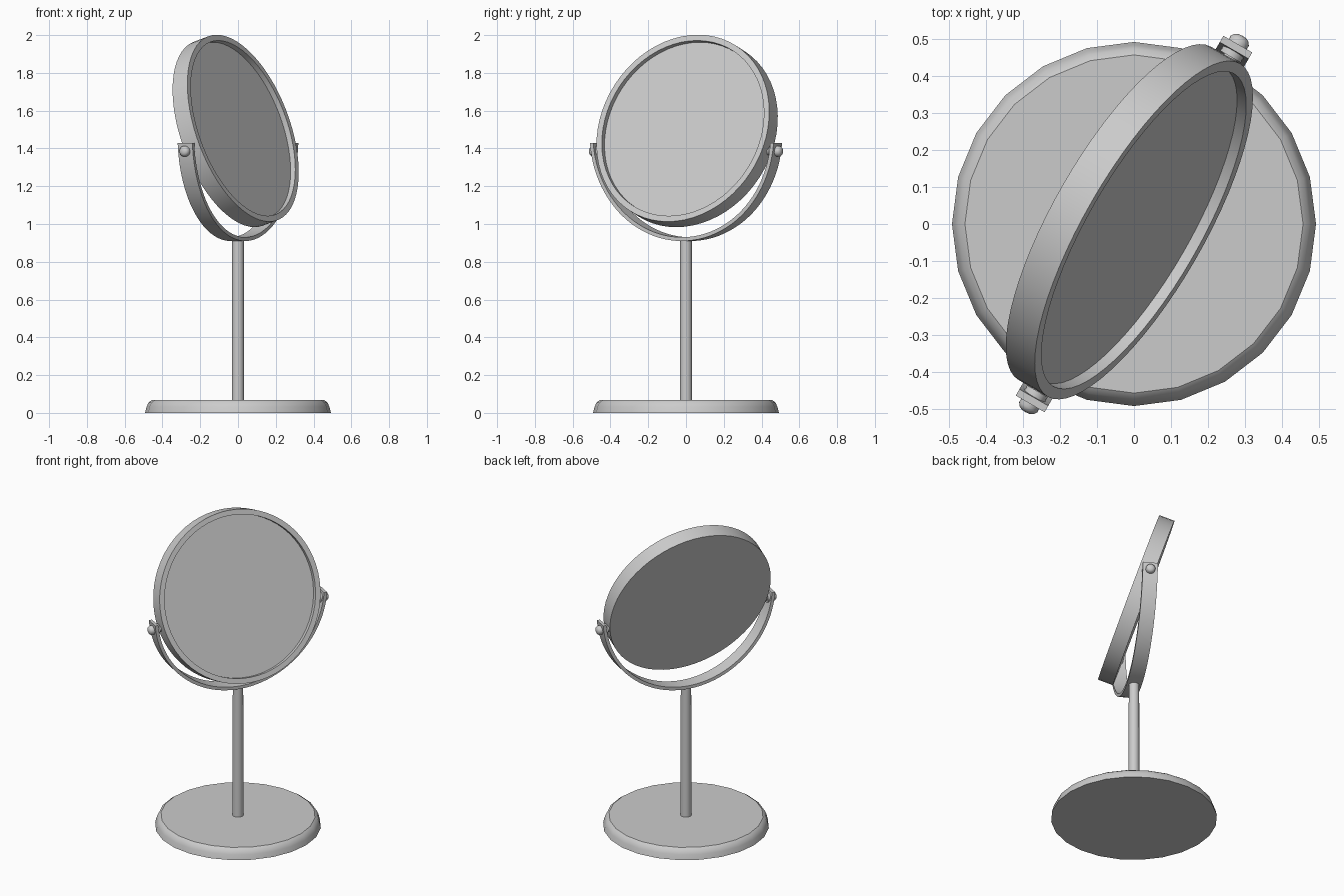
import bpy, bmesh
from math import pi, sin, cos, asin, radians
from mathutils import Matrix, Vector

if "Cube" in bpy.data.objects:
    bpy.data.objects.remove(bpy.data.objects["Cube"])

TURN = Matrix.Rotation(radians(60), 4, 'Z')   # hinge axis runs along local x


def finish(bm, name, matrix):
    bmesh.ops.remove_doubles(bm, verts=bm.verts, dist=1e-5)
    bmesh.ops.recalc_face_normals(bm, faces=bm.faces)
    mesh = bpy.data.meshes.new(name)
    bm.to_mesh(mesh)
    bm.free()
    mesh.shade_smooth()
    mesh.set_sharp_from_angle(angle=radians(35))
    ob = bpy.data.objects.new(name, mesh)
    bpy.context.collection.objects.link(ob)
    ob.matrix_world = matrix
    return ob


def lathe(name, profile, sides, matrix=Matrix()):
    """Revolve (radius, z) points around z."""
    bm = bmesh.new()
    vs = [bm.verts.new((r, 0, z)) for r, z in profile]
    es = [bm.edges.new(p) for p in zip(vs, vs[1:])]
    bmesh.ops.spin(bm, geom=vs + es, cent=(0, 0, 0), axis=(0, 0, 1),
                   angle=2 * pi, steps=sides)
    return finish(bm, name, matrix)


# round base with softened rim, and the pole
lathe("base", [(0, 0), (.492, 0), (.484, .032), (.474, .055), (.457, .067), (0, .067)], 24)
lathe("pole", [(0, .06), (.032, .06), (.031, .918), (0, .918)], 20)

# yoke: flat band bent along an arc under the mirror
zc, r_out, r_in, half_w, top = 1.473, .563, .543, .045, 1.43
steps = 48
start = asin((zc - top) / r_out)
bm = bmesh.new()
rings = []
for i in range(steps + 1):
    a = pi + start + (pi - 2 * start) * i / steps
    rings.append([bm.verts.new((r * cos(a), y, zc + r * sin(a)))
                  for r, y in ((r_out, -half_w), (r_out, half_w), (r_in, half_w), (r_in, -half_w))])
for p, q in zip(rings, rings[1:]):
    for k in range(4):
        j = (k + 1) % 4
        bm.faces.new((p[k], p[j], q[j], q[k]))
bm.faces.new(rings[0])
bm.faces.new(rings[-1])
for v in rings[0] + rings[-1]:      # level tips
    v.co.z = top
finish(bm, "yoke", TURN)

# tilted mirror: solid rim with recessed glass
tilt = (Matrix.Translation((-.0125, .006, 1.4925)) @ TURN
        @ Matrix.Rotation(radians(90 - 18), 4, 'X'))
h = .0475
lathe("mirror_rim", [(0, -h), (.52, -h), (.52, h), (.488, h), (.488, h - .03)], 64, tilt)
lathe("mirror_glass", [(.488, h - .03), (0, h - .03)], 64, tilt)

# hinge bolts on both sides: inner collar, pin and domed outer head
bolt = [(0, .49), (.02, .49), (.02, .522), (.032, .522), (.032, .54), (.018, .54),
        (.018, .555), (.028, .555), (.028, .572), (.022, .581), (.012, .586), (0, .587)]
for side, name in ((1, "hinge_bolt_right"), (-1, "hinge_bolt_left")):
    lathe(name, bolt, 20, Matrix.Translation((0, 0, 1.385)) @ TURN
          @ Matrix.Rotation(side * pi / 2, 4, 'Y'))
